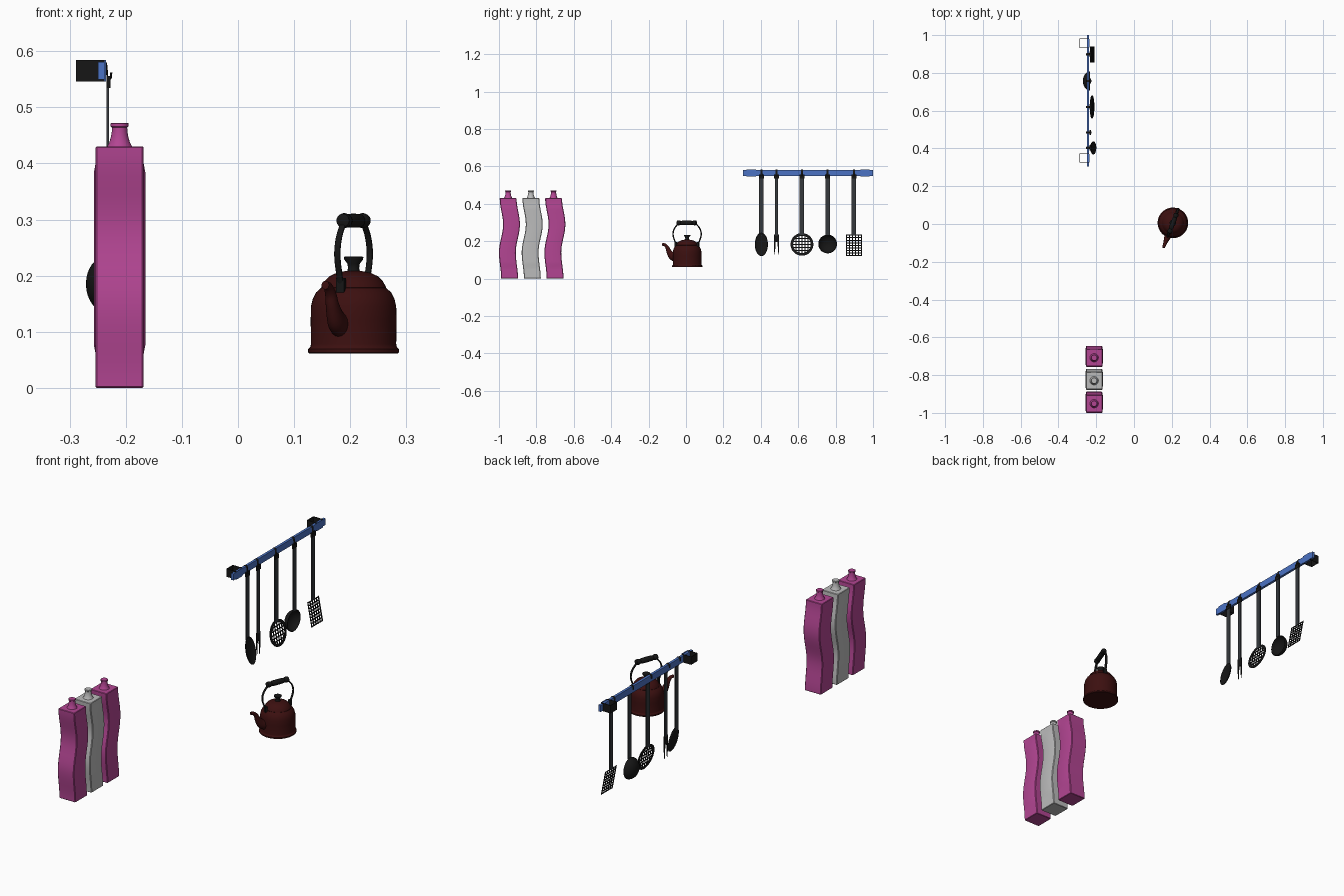
import bpy, bmesh, math
from mathutils import Vector, Matrix

if "Cube" in bpy.data.objects:
    bpy.data.objects.remove(bpy.data.objects["Cube"])

def mat(name, c):
    m = bpy.data.materials.new(name)
    m.diffuse_color = (*c, 1)
    m.use_nodes = True
    m.node_tree.nodes["Principled BSDF"].inputs["Base Color"].default_value = m.diffuse_color
    return m

PINK, GREY = mat("pink", (.45, .06, .29)), mat("light_grey", (.5, .5, .5))
RED, BLUE = mat("dark_red", (.045, .005, .005)), mat("blue", (.07, .17, .55))
BLACK, STEEL = mat("black", (.008, .008, .008)), mat("dark_steel", (.035, .04, .045))

def finish(bm, name, m, loc=(0, 0, 0), rot=(0, 0, 0), angle=35):
    bmesh.ops.recalc_face_normals(bm, faces=bm.faces)
    me = bpy.data.meshes.new(name)
    bm.to_mesh(me)
    bm.free()
    ob = bpy.data.objects.new(name, me)
    bpy.context.collection.objects.link(ob)
    ob.location, ob.rotation_euler = loc, rot
    me.materials.append(m)
    bpy.ops.object.select_all(action='DESELECT')
    ob.select_set(True)
    bpy.context.view_layer.objects.active = ob
    bpy.ops.object.shade_smooth_by_angle(angle=math.radians(angle))
    return ob

def add_box(bm, c, s):
    bmesh.ops.create_cube(bm, size=1, matrix=Matrix.Translation(c) @ Matrix.Diagonal((*s, 1)))

def boxes(name, m, items, **k):
    bm = bmesh.new()
    for c, s in items:
        add_box(bm, c, s)
    return finish(bm, name, m, **k)

def loft(bm, rings, caps=True, closed=False):
    vs = [[bm.verts.new(p) for p in r] for r in rings]
    n = len(vs[0])
    for a, b in zip(vs, vs[1:] + vs[:1] if closed else vs[1:]):
        for i in range(n):
            bm.faces.new((a[i], a[(i + 1) % n], b[(i + 1) % n], b[i]))
    if caps and not closed:
        bm.faces.new(vs[0])
        bm.faces.new(vs[-1])

def circle(r, z, n=40):
    return [(r * math.cos(2 * math.pi * i / n), r * math.sin(2 * math.pi * i / n), z) for i in range(n)]

def lathe(name, m, prof, n=40, **k):
    bm = bmesh.new()
    loft(bm, [circle(r, z, n) for r, z in prof])
    return finish(bm, name, m, **k)

def smooth_path(pts, sub=5):
    # Catmull-Rom through tuples of any length
    P = [pts[0]] + list(pts) + [pts[-1]]
    out = []
    for a, b, c, d in zip(P, P[1:], P[2:], P[3:]):
        for s in range(sub):
            t = s / sub
            out.append([.5 * (2 * q + (r - p) * t + (2 * p - 5 * q + 4 * r - w) * t * t
                              + (3 * q - p - 3 * r + w) * t ** 3) for p, q, r, w in zip(a, b, c, d)])
    return out + [list(pts[-1])]

def add_sweep(bm, pts, u, n=12):
    # planar sweep: each point is (distance along u, height, in-plane radius, sideways radius)
    u = Vector(u)
    e = u.cross(Vector((0, 0, 1)))
    P = smooth_path(pts)
    rings = []
    for i, (d, z, r1, r2) in enumerate(P):
        a, b = P[max(i - 1, 0)], P[min(i + 1, len(P) - 1)]
        t = Vector((b[0] - a[0], b[1] - a[1])).normalized()
        nrm = u * -t.y + Vector((0, 0, t.x))
        c = u * d + Vector((0, 0, z))
        rings.append([c + nrm * r1 * math.cos(2 * math.pi * j / n) + e * r2 * math.sin(2 * math.pi * j / n)
                      for j in range(n)])
    loft(bm, rings)

# --- wavy bottles ---
def wave(z):
    K = [(0, .008), (.14, -.004), (.29, .018), (.43, 0)]
    for (a, p), (b, q) in zip(K, K[1:]):
        if z <= b:
            return p + (q - p) * (1 - math.cos(math.pi * (z - a) / (b - a))) / 2
    return 0

def bottle(i, y, m):
    bm = bmesh.new()
    hx, hy, c = .043, .045, .003
    zs = sorted([.43 * k / 28 for k in range(29)] + [.002, .428])
    rings = []
    for z in zs:
        b = .003 * max(0, min(1, (z - .065) / .012, (.395 - z) / .012))
        s = .002 if z in (0, .43) else 0
        X, Y, o = hx - s, hy - s, wave(z)
        half = [(X, -Y + c), (X + b, -Y * .55), (X + b, Y * .55), (X, Y - c), (X - c, Y)]
        ring = half + [(-X + c, Y)] + [(-p, -q) for p, q in half[:4]] + [(-X + c, -Y), (X - c, -Y)]
        rings.append([(p, q + o, z) for p, q in ring])
    loft(bm, rings)
    finish(bm, f"bottle_body_{i}", m, loc=(-.211, y, 0))
    lathe(f"bottle_neck_{i}", m, [(.023, .429), (.0185, .437), (.0155, .447), (.014, .456), (.0135, .464),
                                  (.016, .466), (.016, .471), (.015, .472)], 24, loc=(-.211, y, 0))

for i, m in enumerate((PINK, GREY, PINK)):
    bottle(i + 1, -.951 + .1215 * i, m)

# --- kettle, spout along local -y ---
K = dict(loc=(.206, .006, 0), rot=(0, 0, math.radians(-21)))
lathe("kettle_body", RED, [(.079, .0615), (.081, .063), (.081, .069), (.077, .073), (.076, .078), (.0765, .12),
                           (.076, .145), (.073, .158), (.067, .17), (.058, .178)], 48, **K)
lathe("kettle_lid", RED, [(.056, .176), (.058, .179), (.056, .183), (.052, .19), (.043, .199), (.03, .205),
                          (.015, .208)], 48, **K)
lathe("kettle_knob", BLACK, [(.012, .206), (.01, .213), (.011, .221), (.017, .229), (.0175, .233), (.014, .2345)], 24, **K)
bm = bmesh.new()
add_sweep(bm, [(.06, .112, .025, .02), (.085, .12, .021, .016), (.104, .145, .014, .012), (.114, .167, .010, .010),
               (.128, .181, .0075, .008), (.141, .183, .0075, .007)], (0, -1, 0), 20)
finish(bm, "kettle_spout", RED, **K)
bm = bmesh.new()
for s in (1, -1):
    add_sweep(bm, [(d, z, .003, .006) for d, z in [(.062, .178), (.07, .2), (.079, .225), (.08, .247),
                                                 (.07, .272), (.048, .296)]], (0, -s, 0))
    add_box(bm, (0, -s * .063, .183), (.015, .01, .026))
finish(bm, "kettle_handle_arms", BLACK, **K)
g = [(.006, -.057), (.012, -.054), (.0135, -.046), (.012, -.037), (.0095, -.033), (.012, -.026), (.0125, 0)]
lathe("kettle_grip", BLACK, g + [(r, -z) for r, z in g[-2::-1]], 24,
      loc=(.206, .004, .298), rot=(math.pi / 2, 0, math.radians(-21)))

# --- wall rail with brackets ---
boxes("rail", BLUE, [((-.2435, .6525, .565), (.012, .695, .031))])
for i, y in enumerate((.349, .957)):
    boxes(f"rail_bracket_{i + 1}", BLACK, [((-.2635, y - .023, .565), (.051, .003, .038)),
                                         ((-.2635, y + .023, .565), (.051, .003, .038)),
                                         ((-.2875, y, .565), (.003, .049, .038))])
    boxes(f"rail_clamp_{i + 1}", BLUE, [((-.237, y, .565), (.003, .045, .038))])

# --- utensil handles and hooks ---
Y = dict(spoon=.403, fork=.484, skimmer=.62, ladle=.757, spatula=.898)
for name, y in Y.items():
    w = .018 if name == "fork" else .024
    boxes(f"{name}_handle", STEEL, [((-.232, y, .384), (.005, w, .305))])
    bm = bmesh.new()
    add_sweep(bm, [(x, z, .0015, .006) for x, z in [(-.232, .525), (-.233, .55), (-.235, .578), (-.243, .5825),
                                                   (-.251, .578), (-.252, .565)]], (1, 0, 0), 8)
    add_box(bm, (-.231, 0, .545), (.007, .028, .022))
    add_sweep(bm, [(-.231, .55, .002, .005), (-.227, .552, .002, .005), (-.226, .562, .002, .005)], (1, 0, 0), 8)
    finish(bm, f"{name}_hook", BLACK, loc=(0, y, 0))

# --- dished heads, hollow toward +x ---
def dish(name, loc, ry, rz, depth, tilt):
    bm = bmesh.new()
    rings = []
    for k in range(9):
        a = math.pi / 2 * k / 8.3
        rings.append([(-depth * math.sin(a), p * ry * math.cos(a), q * rz * math.cos(a)) for p, q, _ in circle(1, 0, 32)])
    loft(bm, rings, caps=False)
    bm.verts.ensure_lookup_table()
    bm.faces.new(bm.verts[-32:])
    ob = finish(bm, name, BLACK, loc=loc, rot=(0, tilt, 0))
    ob.modifiers.new("wall", 'SOLIDIFY').thickness = .0025

dish("spoon_head", (-.214, Y["spoon"], .183), .035, .064, .012, -.22)
dish("ladle_bowl", (-.234, Y["ladle"], .185), .05, .05, .037, 0)

# --- two-pronged fork ---
bm = bmesh.new()
add_box(bm, (-.232, 0, .215), (.004, .028, .04))
for s in (1, -1):
    loft(bm, [[(-.232 + dx * k, s * .010 + dy * k, z) for dx, dy in ((-.002, -.004), (.002, -.004), (.002, .004), (-.002, .004))]
              for z, k in ((.2, 1), (.16, .8), (.128, .3))])
finish(bm, "fork_head", BLACK, loc=(0, Y["fork"], 0))

# --- perforated skimmer disc ---
bm = bmesh.new()
prof = [(.047, -.0015), (.061, -.0015), (.061, .0015), (.047, .0015)]
loft(bm, [[(z, x, y) for x, y, z in circle(r, h)] for r, h in prof], closed=True)
for i in range(-2, 3):
    o = i * .0165
    L = 2 * math.sqrt(.05 ** 2 - o * o)
    add_box(bm, (0, o, 0), (.0026, .005, L))
    add_box(bm, (0, 0, o), (.0024, L, .005))
finish(bm, "skimmer_head", BLACK, loc=(-.222, Y["skimmer"], .183), rot=(0, -.18, 0))

# --- slotted spatula blade ---
bars = [((0, -.04 + .016 * i, 0), (.0026, .0055, .116)) for i in range(6)]
bars += [((0, 0, -.055 + .01375 * i), (.0024, .084, .005)) for i in range(9)]
boxes("spatula_head", BLACK, bars, loc=(-.221, Y["spatula"], .178), rot=(0, -.19, 0))
